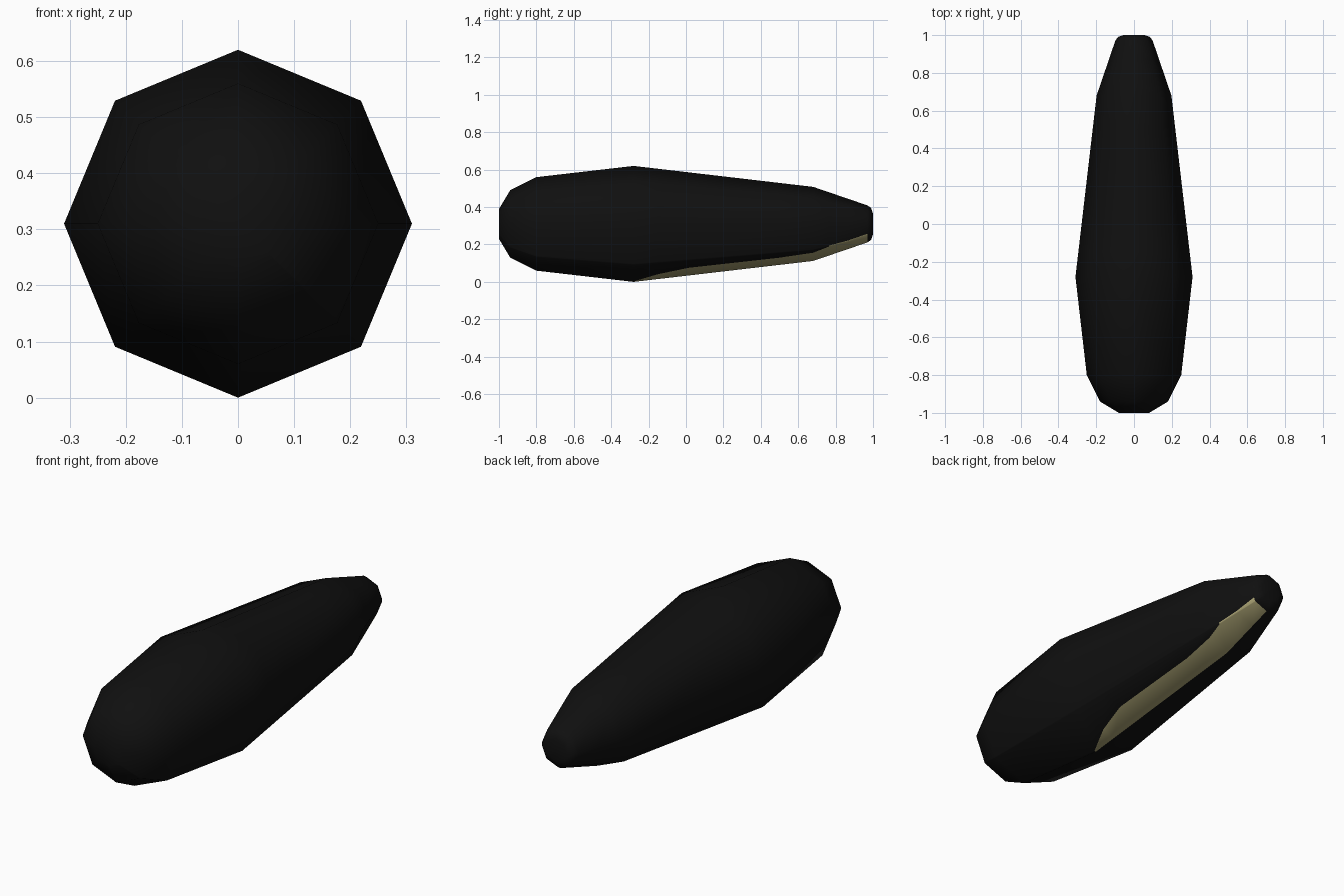
import bpy, bmesh, math

if "Cube" in bpy.data.objects:
    bpy.data.objects.remove(bpy.data.objects["Cube"])

def material(name, rgb):
    m = bpy.data.materials.new(name)
    m.diffuse_color = (*rgb, 1)
    m.use_nodes = True
    m.node_tree.nodes["Principled BSDF"].inputs["Base Color"].default_value = m.diffuse_color
    return m

black = material("black", (0.005, 0.005, 0.005))
olive = material("olive", (0.42, 0.38, 0.18))

CZ, SIDES = 0.31, 8
# body profile: (y, radius)
profile = [(-1, .08), (-.94, .18), (-.8, .25), (-.28, .31), (.68, .198),
           (.97, .099), (.99, .085), (1, .055)]
# stripe edge: (y, share of lowest face, share of next face up)
stripe = [(-.28, .03, .03), (-.15, .3, .03), (.016, .51, .03), (.5, .6, .03),
          (.68, .76, .03), (.765, .97, .03), (.87, .97, .07), (.97, .97, .25)]

def lerp(table, y, k):
    if y <= table[0][0]:
        return table[0][k]
    for a, b in zip(table, table[1:]):
        if y <= b[0]:
            return a[k] + (b[k] - a[k]) * (y - a[0]) / (b[0] - a[0])
    return table[-1][k]

def corner(i, r):
    a = -math.pi / 2 + i * 2 * math.pi / SIDES
    return r * math.cos(a), CZ + r * math.sin(a)

def mix(p, q, t):
    return tuple(u + (v - u) * t for u, v in zip(p, q))

# octagonal body, with extra points on two lower right faces for the stripe
bm = bmesh.new()
ys = sorted({p[0] for p in profile} | {s[0] for s in stripe})
rings = []
for y in ys:
    pts = [corner(i, lerp(profile, y, 1)) for i in range(SIDES)]
    pts.insert(2, mix(pts[1], pts[2], lerp(stripe, y, 2)))
    pts.insert(1, mix(pts[0], pts[1], lerp(stripe, y, 1)))
    rings.append([bm.verts.new((x, y, z)) for x, z in pts])

n = SIDES + 2
for k in range(len(ys) - 1):
    a, b = rings[k], rings[k + 1]
    mid = (ys[k] + ys[k + 1]) / 2
    for i in range(n):
        j = (i + 1) % n
        f = bm.faces.new((a[i], b[i], b[j], a[j]))
        # olive underside stripe
        low = i == 0 and -.28 < mid < .97
        high = i in (1, 2) and .765 < mid < .97
        f.material_index = 1 if low or high else 0
bm.faces.new(rings[0])
bm.faces.new(rings[-1])
bmesh.ops.recalc_face_normals(bm, faces=bm.faces)
for f in bm.faces:
    f.smooth = True

mesh = bpy.data.meshes.new("body")
bm.to_mesh(mesh)
bm.free()
mesh.materials.append(black)
mesh.materials.append(olive)
body = bpy.data.objects.new("body", mesh)
bpy.context.collection.objects.link(body)
